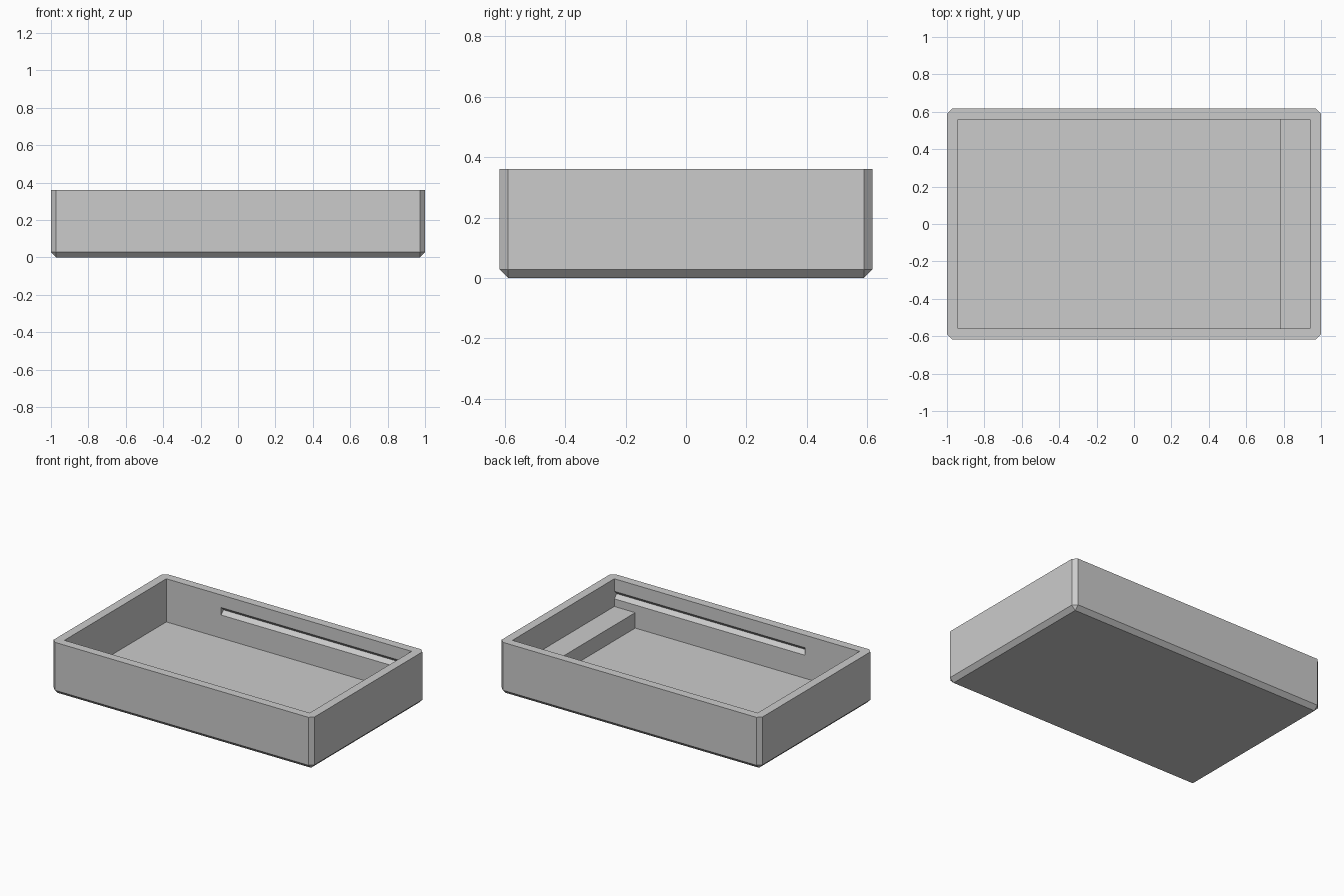
import bpy
import bmesh
from mathutils import Vector

if "Cube" in bpy.data.objects:
    bpy.data.objects.remove(bpy.data.objects["Cube"], do_unlink=True)

HX, HY, HEIGHT = 1.0, 0.617, 0.36      # outer half sizes and height
IX, IY = 0.94, 0.558                   # inner half sizes
FLOOR, SHELF, SHELF_X = 0.061, 0.168, 0.78
CHAMFER, GROOVE, GROOVE_Z, GROOVE_X = 0.028, 0.026, 0.247, -0.52

grey = bpy.data.materials.new("plain grey")
grey.use_nodes = True
colour = (0.6, 0.6, 0.6, 1.0)
grey.diffuse_color = colour
grey.node_tree.nodes["Principled BSDF"].inputs["Base Color"].default_value = colour


def add_object(name, bm):
    bmesh.ops.recalc_face_normals(bm, faces=bm.faces)
    mesh = bpy.data.meshes.new(name)
    bm.to_mesh(mesh)
    bm.free()
    mesh.materials.append(grey)
    obj = bpy.data.objects.new(name, mesh)
    bpy.context.collection.objects.link(obj)
    return obj


def prism(name, points, direction):
    """Extrude a flat outline along a direction into a solid."""
    bm = bmesh.new()
    face = bm.faces.new([bm.verts.new(p) for p in points])
    result = bmesh.ops.extrude_face_region(bm, geom=[face], use_keep_orig=True)
    verts = [v for v in result["geom"] if isinstance(v, bmesh.types.BMVert)]
    bmesh.ops.translate(bm, verts=verts, vec=Vector(direction))
    return add_object(name, bm)


def cut(target, cutter):
    cutter.hide_render = True
    mod = target.modifiers.new("cut", 'BOOLEAN')
    mod.operation = 'DIFFERENCE'
    mod.solver = 'EXACT'
    mod.object = cutter
    bpy.context.view_layer.objects.active = target
    bpy.ops.object.modifier_apply(modifier=mod.name)
    bpy.data.objects.remove(cutter, do_unlink=True)


# Outer block with chamfered upright and bottom edges
bm = bmesh.new()
bmesh.ops.create_cube(bm, size=2)
bmesh.ops.scale(bm, verts=bm.verts, vec=(HX, HY, HEIGHT / 2))
bmesh.ops.translate(bm, verts=bm.verts, vec=(0, 0, HEIGHT / 2))
edges = [e for e in bm.edges if min(v.co.z for v in e.verts) < HEIGHT / 2]
bmesh.ops.bevel(bm, geom=edges, offset=CHAMFER, segments=1, affect='EDGES')
tray = add_object("tray", bm)

# Cavity, stepped to leave the raised shelf at one end
step = [(-IX, FLOOR), (SHELF_X, FLOOR), (SHELF_X, SHELF),
        (IX, SHELF), (IX, HEIGHT + 0.1), (-IX, HEIGHT + 0.1)]
cut(tray, prism("cavity_cutter", [(x, -IY, z) for x, z in step], (0, 2 * IY, 0)))

# V-shaped grooves in both long inner walls
diamond = [(GROOVE, 0), (0, GROOVE), (-GROOVE, 0), (0, -GROOVE)]
for side in (-1, 1):
    outline = [(GROOVE_X, side * IY + y, GROOVE_Z + z) for y, z in diamond]
    cut(tray, prism("groove_cutter", outline, (IX - GROOVE_X, 0, 0)))
